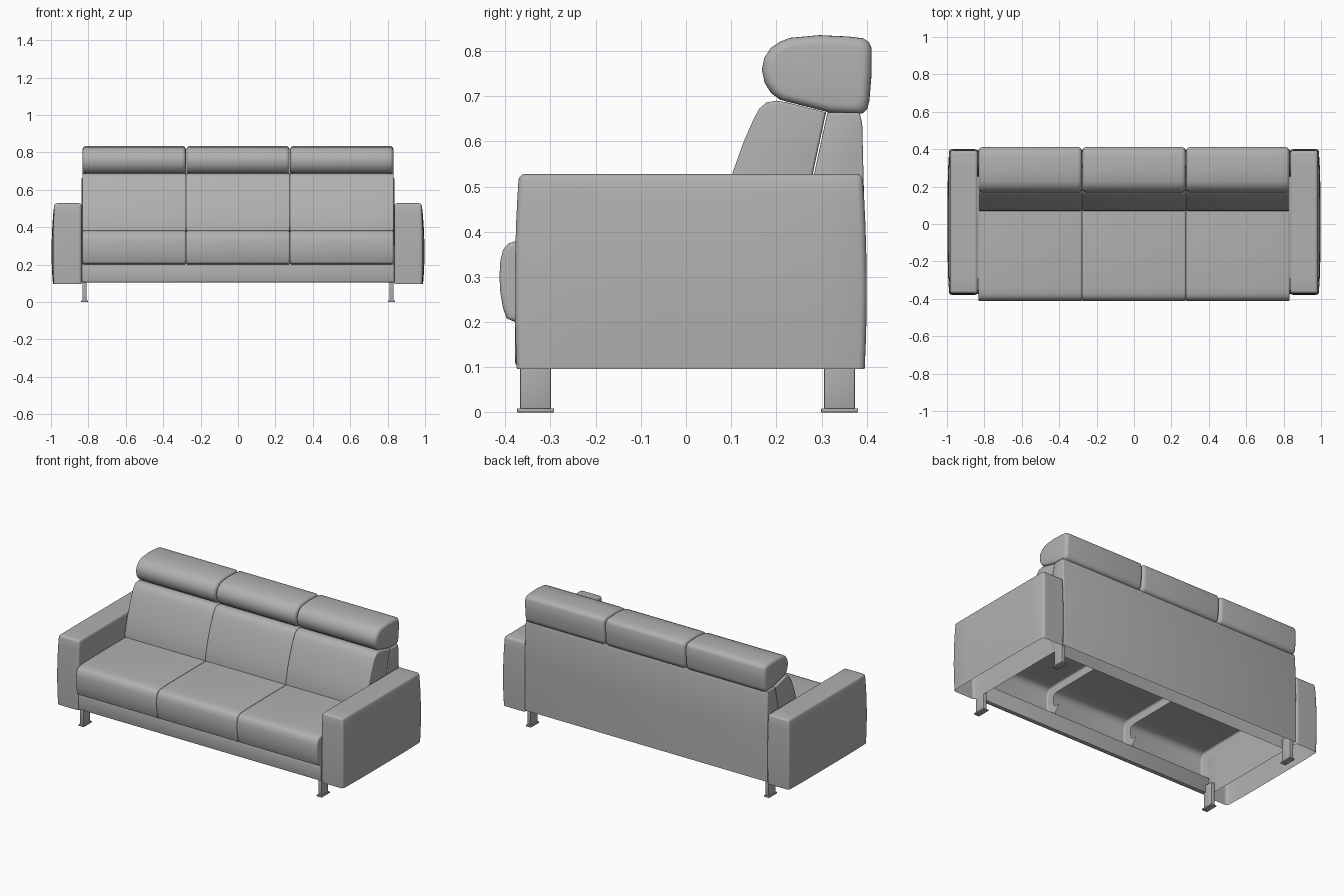
import bpy, bmesh, math
from mathutils import Vector

if "Cube" in bpy.data.objects:
    bpy.data.objects.remove(bpy.data.objects["Cube"])

# Mid-grey upholstery
grey = bpy.data.materials.new("grey_upholstery")
grey.diffuse_color = (0.44, 0.44, 0.44, 1)
grey.use_nodes = True
grey.node_tree.nodes["Principled BSDF"].inputs["Base Color"].default_value = grey.diffuse_color


def finish(name, bm, angle=40):
    bmesh.ops.recalc_face_normals(bm, faces=bm.faces[:])
    me = bpy.data.meshes.new(name)
    bm.to_mesh(me)
    bm.free()
    me.materials.append(grey)
    me.shade_smooth()
    me.set_sharp_from_angle(angle=math.radians(angle))
    ob = bpy.data.objects.new(name, me)
    bpy.context.collection.objects.link(ob)
    return ob


def loft(name, prof, x0, x1, r, closed=True, caps=True, flange=0.0, steps=5):
    """Sweep a (y, z) profile along x, shrinking it near both ends for soft edges."""
    ys, zs = [p[0] for p in prof], [p[1] for p in prof]
    cy, cz = (min(ys) + max(ys)) / 2, (min(zs) + max(zs)) / 2
    h, w = max(zs) - min(zs), max(ys) - min(ys)
    ends = []  # (distance from the end, shrink amount)
    for i in range(steps + 1):
        a = math.pi / 2 * i / steps
        ends.append((r * (1 - math.cos(a)), r * (1 - math.sin(a))))
    if flange:
        ends.insert(0, (0.0, r + flange))
    stations = [(x0 + d, s) for d, s in ends] + [(x1 - d, s) for d, s in reversed(ends)]
    bm = bmesh.new()
    rings = []
    for x, s in stations:
        fy, fz = (w - 2 * s) / w, (h - 2 * s) / h
        rings.append([bm.verts.new((x, cy + (y - cy) * fy, cz + (z - cz) * fz)) for y, z in prof])
    n = len(prof)
    for a, b in zip(rings, rings[1:]):
        for i in range(n if closed else n - 1):
            j = (i + 1) % n
            bm.faces.new((a[i], a[j], b[j], b[i]))
    if caps:
        bm.faces.new(rings[0])
        bm.faces.new(rings[-1])
    return finish(name, bm)


def box(name, lo, hi, bevel=0.0):
    bm = bmesh.new()
    bmesh.ops.create_cube(bm, size=1)
    lo, hi = Vector(lo), Vector(hi)
    for v in bm.verts:
        v.co = Vector([(lo[k] + hi[k]) / 2 + v.co[k] * (hi[k] - lo[k]) for k in range(3)])
    if bevel:
        bmesh.ops.bevel(bm, geom=bm.edges[:], offset=bevel, segments=2, profile=0.5, affect='EDGES')
    return finish(name, bm)


def arm(name, side):
    """Upholstered arm: box with softly bulging outer, front and back faces, open below."""
    lo, hi = Vector((0.836, -0.37, 0.096)), Vector((0.982, 0.391, 0.528))
    bm = bmesh.new()
    bmesh.ops.create_cube(bm, size=2)
    bmesh.ops.subdivide_edges(bm, edges=bm.edges[:], cuts=7, use_grid_fill=True)
    bottom = [f for f in bm.faces if f.calc_center_median().z < -0.99]
    bmesh.ops.delete(bm, geom=bottom, context='FACES')
    for v in bm.verts:
        u = v.co.copy()
        p = Vector([(lo[k] + hi[k]) / 2 + u[k] * (hi[k] - lo[k]) / 2 for k in range(3)])
        up = 1 - max(0.0, (u.z + 0.2) / 1.2) ** 2 if u.z > -0.2 else 1 - 0.5 * ((u.z + 0.2) / 0.8) ** 2
        if u.x > 0.99:
            p.x += 0.015 * up * (1 - 0.6 * u.y ** 4)
        if abs(u.y) > 0.99:
            p.y += math.copysign(0.009, u.y) * up
        p.x *= side
        v.co = p
    bmesh.ops.recalc_face_normals(bm, faces=bm.faces[:])
    sharp = [e for e in bm.edges if len(e.link_faces) == 2 and e.calc_face_angle() > 0.9]
    bmesh.ops.bevel(bm, geom=sharp, offset=0.014, segments=3, profile=0.5, affect='EDGES')
    return finish(name, bm)


# Profiles in (y, z)
seat_profile = [(-0.35, 0.2), (-0.378, 0.2), (-0.397, 0.208), (-0.405, 0.23), (-0.411, 0.265),
                (-0.413, 0.3), (-0.411, 0.335), (-0.405, 0.36), (-0.393, 0.374), (-0.375, 0.38),
                (-0.34, 0.384), (-0.1, 0.386), (0.2, 0.386)]
back_cushion_profile = [(0.07, 0.37), (0.072, 0.41), (0.085, 0.47), (0.103, 0.53), (0.128, 0.6),
                        (0.15, 0.65), (0.162, 0.672), (0.178, 0.686), (0.2, 0.69), (0.225, 0.686),
                        (0.31, 0.664), (0.281, 0.53), (0.247, 0.37)]
headrest_profile = [(0.208, 0.692), (0.188, 0.707), (0.174, 0.73), (0.168, 0.758), (0.173, 0.784),
                    (0.187, 0.806), (0.207, 0.82), (0.23, 0.829), (0.295, 0.835), (0.36, 0.832),
                    (0.392, 0.828), (0.405, 0.82), (0.411, 0.806), (0.411, 0.75), (0.406, 0.69),
                    (0.401, 0.671), (0.391, 0.662), (0.375, 0.66), (0.32, 0.663)]
frame_profile = [(0.295, 0.105), (0.25, 0.37), (0.284, 0.53), (0.313, 0.664), (0.384, 0.664),
                 (0.39, 0.64), (0.396, 0.4), (0.393, 0.105)]

# Three places: seat (hollow shell), back cushion and headrest
pitch = 0.555
for i, place in enumerate(("left", "middle", "right")):
    x0 = (i - 1.5) * pitch
    x1 = x0 + pitch
    loft("seat_cushion_" + place, seat_profile, x0, x1, 0.01, closed=False, caps=False, flange=0.04)
    loft("back_cushion_" + place, back_cushion_profile, x0, x1, 0.008)
    loft("headrest_" + place, headrest_profile, x0 + 0.001, x1 - 0.001, 0.022)

# Back frame (open below) and front rail
loft("back_frame", frame_profile, -0.836, 0.836, 0.005, closed=False, steps=3)
box("front_rail", (-0.836, -0.378, 0.105), (0.836, -0.35, 0.206), 0.004)

# Arms and legs on both sides
for label, s in (("left", -1), ("right", 1)):
    arm("arm_" + label, s)
    for pos, y in (("front", -0.333), ("back", 0.34)):
        xa, xb = sorted((s * 0.81, s * 0.832))
        box(f"{pos}_leg_{label}", (xa, y - 0.034, 0.008), (xb, y + 0.034, 0.15), 0.002)
        xa, xb = sorted((s * 0.803, s * 0.839))
        box(f"{pos}_foot_{label}", (xa, y - 0.041, 0.0), (xb, y + 0.041, 0.009), 0.002)
